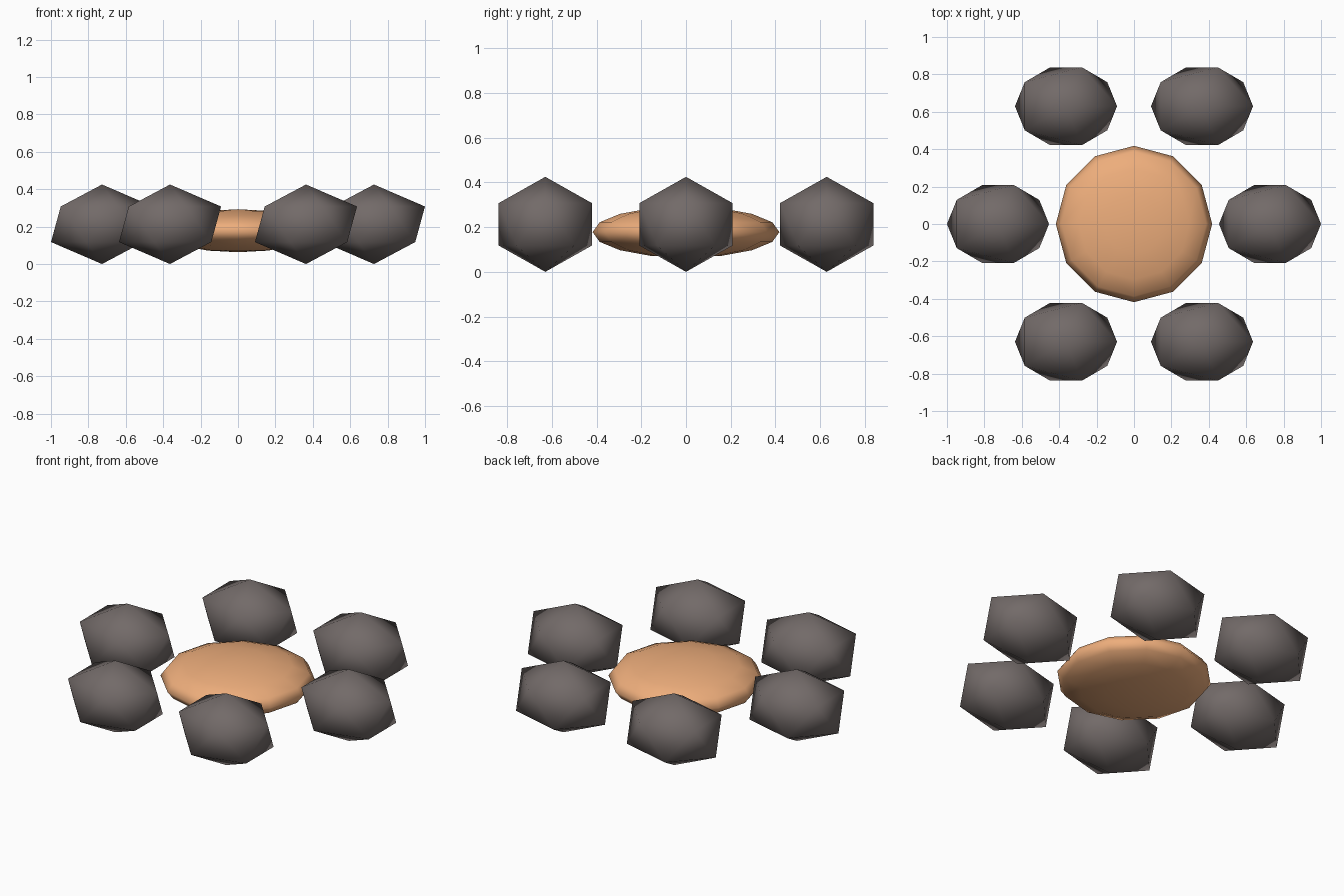
import bpy, math

if "Cube" in bpy.data.objects:
    bpy.data.objects.remove(bpy.data.objects["Cube"])


def material(name, color):
    m = bpy.data.materials.new(name)
    m.diffuse_color = (*color, 1)
    m.use_nodes = True
    m.node_tree.nodes["Principled BSDF"].inputs["Base Color"].default_value = m.diffuse_color
    return m


def finish(name, scale, mat):
    ob = bpy.context.object
    ob.name = name
    ob.scale = scale
    ob.data.materials.append(mat)
    bpy.ops.object.transform_apply(location=False, rotation=False, scale=True)
    bpy.ops.object.shade_smooth()


stone_mat = material("stone", (0.17, 0.145, 0.14))
ember_mat = material("ember", (0.85, 0.42, 0.2))

# Ring of six chunky stones, all facing the same way
ring_radius = 0.727
for i in range(6):
    a = math.radians(60 * i)
    bpy.ops.mesh.primitive_ico_sphere_add(
        subdivisions=1, radius=1,
        location=(ring_radius * math.cos(a), ring_radius * math.sin(a), 0.2125))
    finish(f"ring_stone_{i + 1}", (0.305, 0.245, 0.2125), stone_mat)

# Flattened ember bed in the middle
bpy.ops.mesh.primitive_uv_sphere_add(
    segments=12, ring_count=8, radius=1, location=(0, 0, 0.178))
finish("ember_bed", (0.418, 0.418, 0.115), ember_mat)
